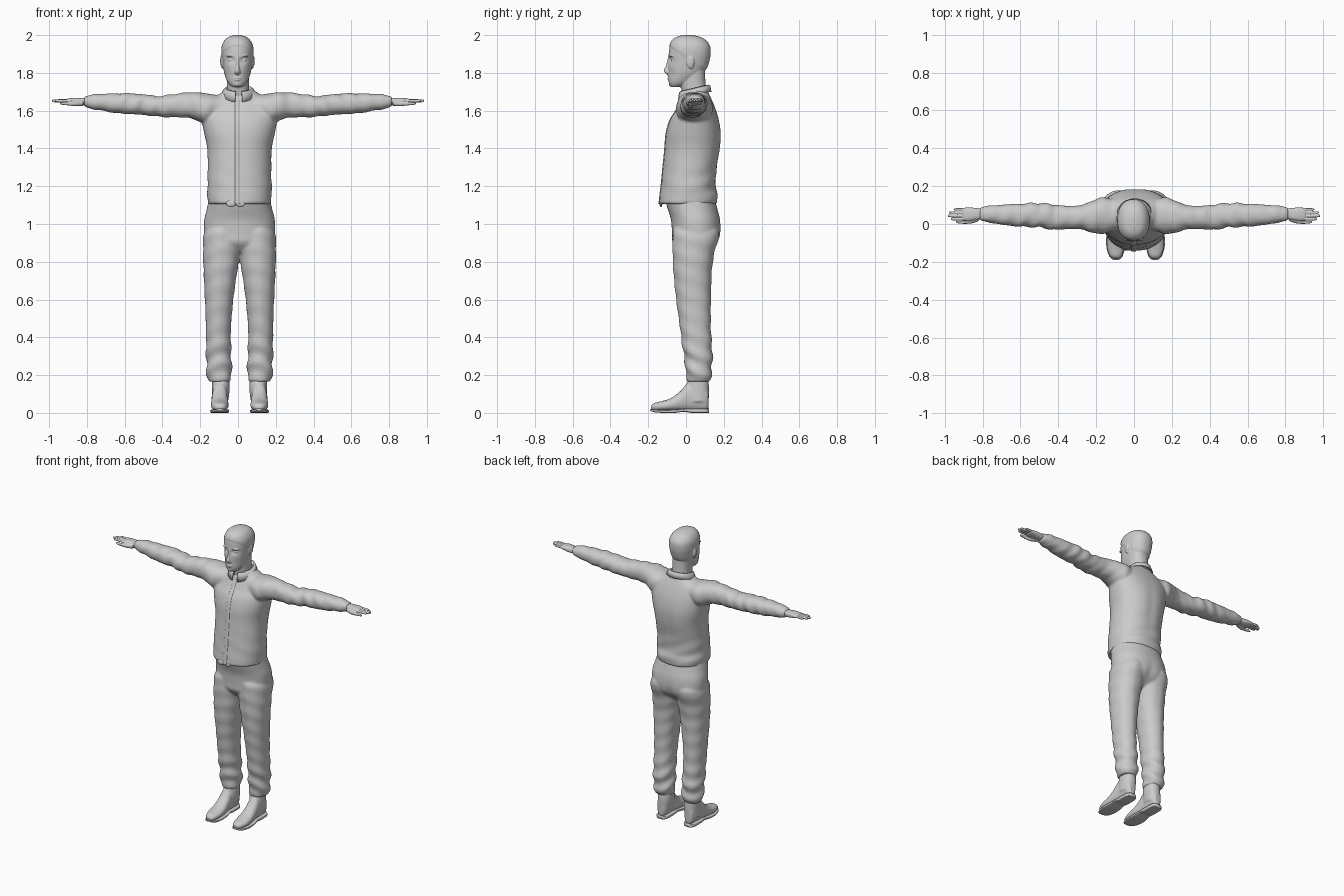
import bpy, bmesh, math
from mathutils import Matrix, Vector

CX = 0.008                      # body centre line is slightly right of x = 0
AXES = {'x': (0, 1, 2), 'y': (1, 0, 2), 'z': (2, 0, 1)}


def spline(rows, steps):
    """Catmull-Rom interpolation of the section rows."""
    out = []
    for i in range(len(rows) - 1):
        p = [rows[max(0, min(len(rows) - 1, i + k))] for k in (-1, 0, 1, 2)]
        for j in range(steps):
            t = j / steps
            out.append([0.5 * (2 * b + (c - a) * t + (2 * a - 5 * b + 4 * c - d) * t * t
                               + (3 * b - a - 3 * c + d) * t ** 3) for a, b, c, d in zip(*p)])
    return out + [list(rows[-1])]


def loft(bm, axis, rows, side=1, cx=0.0, power=2.2, n=40, steps=5, fold=None):
    """Skin sections (position, a min, a max, b min, b max) along an axis."""
    it, ia, ib = AXES[axis]
    rings = []
    for t, a0, a1, b0, b1 in spline(rows, steps):
        ring = []
        for k in range(n):
            u = 2 * math.pi * k / n
            c, s = math.cos(u), math.sin(u)
            co = Vector()
            co[it] = t
            ua = math.copysign(abs(c) ** (2 / power), c) * (a1 - a0) / 2
            ub = math.copysign(abs(s) ** (2 / power), s) * (b1 - b0) / 2
            co[ia], co[ib] = (a0 + a1) / 2 + ua, (b0 + b1) / 2 + ub
            if fold:
                f = fold(co, u)
                co[ia], co[ib] = (a0 + a1) / 2 + ua * f, (b0 + b1) / 2 + ub * f
            co.x = cx + side * co.x
            ring.append(bm.verts.new(co))
        rings.append(ring)
    for r, q in zip(rings, rings[1:]):
        for k in range(n):
            bm.faces.new((r[k], r[(k + 1) % n], q[(k + 1) % n], q[k]))
    bm.faces.new(rings[0])
    bm.faces.new(rings[-1])


def ball(bm, loc, scale, rot=0.0):
    m = Matrix.Translation(loc) @ Matrix.Rotation(rot, 4, 'X') @ Matrix.Diagonal((*scale, 1))
    bmesh.ops.create_uvsphere(bm, u_segments=20, v_segments=12, radius=1, matrix=m)


def make(name, bm, voxel=None, smooth=2):
    bmesh.ops.recalc_face_normals(bm, faces=bm.faces)
    for f in bm.faces:
        f.smooth = True
    me = bpy.data.meshes.new(name)
    bm.to_mesh(me)
    bm.free()
    ob = bpy.data.objects.new(name, me)
    bpy.context.collection.objects.link(ob)
    if voxel:
        m = ob.modifiers.new("blend", 'REMESH')
        m.mode, m.voxel_size, m.use_smooth_shade = 'VOXEL', voxel, True
        m = ob.modifiers.new("soften", 'SMOOTH')
        m.factor, m.iterations = 0.5, smooth
    return ob


def bump(v, c, w):
    return math.exp(-((v - c) / w) ** 2)


# Shirt: torso and sleeves blended together
def sleeve_fold(p, u):
    w = 0.03 + 0.05 * bump(p.x, 0.5, 0.13) + 0.04 * bump(p.x, 0.78, 0.06)
    return 1 + w * math.sin(75 * p.x + 2.2 * math.sin(u + 0.6)) * math.sin(u + 9 * p.x)


def torso_fold(p, u):
    low = bump(p.z, 1.2, 0.1) * (0.4 if p.y < 0 else 1)
    spine = 0.03 * bump(p.x, 0, 0.03) * bump(p.z, 1.4, 0.15) if p.y > 0 else 0
    return 1 + 0.015 * low * math.sin(60 * p.z + 5 * math.cos(u)) - spine


TORSO = [(1.105, .166, -.143, .163), (1.15, .170, -.138, .168), (1.2, .170, -.132, .157),
         (1.3, .168, -.122, .165), (1.4, .171, -.112, .182), (1.48, .187, -.105, .186),
         (1.55, .2, -.085, .175), (1.6, .2, -.055, .16), (1.65, .17, -.03, .14),
         (1.68, .12, -.018, .126), (1.71, .072, -.012, .114)]
SLEEVE = [(.08, -.03, .13, 1.56, 1.68), (.16, -.05, .14, 1.53, 1.69), (.21, -.05, .128, 1.545, 1.697),
          (.27, -.03, .102, 1.563, 1.696), (.35, -.027, .096, 1.565, 1.687),
          (.42, -.03, .102, 1.568, 1.677), (.5, -.018, .111, 1.577, 1.687),
          (.58, -.015, .108, 1.582, 1.692), (.65, -.01, .105, 1.588, 1.691),
          (.72, 0, .1, 1.6, 1.69), (.78, .01, .095, 1.61, 1.684), (.815, .018, .088, 1.62, 1.675)]
bm = bmesh.new()
loft(bm, 'z', [(z, -w, w, f, b) for z, w, f, b in TORSO], cx=CX, n=64, steps=8, fold=torso_fold)
for s in (-1, 1):
    loft(bm, 'x', SLEEVE, side=s, steps=10, fold=sleeve_fold)
make("shirt", bm, 0.008, 4)

# Front placket and its two hanging points
bm = bmesh.new()
loft(bm, 'z', [(z, -.016, .012, f - .003, f + .02) for z, w, f, b in TORSO[:9]], power=4)
for s in (-1, 1):
    ball(bm, (s * .025 - .012, -.133, 1.108), (.026, .008, .018))
make("shirt_placket", bm)

# Folded collar, open at the throat
bm = bmesh.new()
prev = None
for k in range(37):
    u = math.radians(-90 + 12 + 336 * k / 36)
    front = (1 - math.sin(u)) / 2
    c, s = math.cos(u), math.sin(u)
    pts = [(.064, .070, 1.69 - .01 * front), (.068, .074, 1.738 - .035 * front),
           (.079, .084, 1.732 - .037 * front), (.096, .090, 1.70 - .055 * front ** 2)]
    col = [bm.verts.new((CX * .5 + rx * c, .045 + ry * s, z)) for rx, ry, z in pts]
    if prev:
        for j in range(3):
            bm.faces.new((prev[j], col[j], col[j + 1], prev[j + 1]))
    prev = col
collar = make("collar", bm)
m = collar.modifiers.new("thickness", 'SOLIDIFY')
m.thickness = 0.005

# Trousers: hips and two legs blended, bunched above the shoes
def leg_fold(p, u):
    low = 0.07 * bump(p.z, 0.25, 0.12) + 0.015
    crease = 0.03 * bump(p.x, 0.11, 0.015) * bump(p.z, 0.6, 0.3)
    return 1 + low * math.sin(62 * p.z + 2.5 * math.sin(u + 0.5)) + crease


HIPS = [(.85, .11, -.03, .11), (.9, .183, -.07, .165), (.95, .188, -.074, .184), (1.02, .187, -.079, .181),
        (1.08, .173, -.097, .166), (1.14, .16, -.115, .15)]
LEG = [(.165, .05, .163, .01, .122), (.2, .042, .173, .0, .135), (.26, .043, .175, -.003, .138),
       (.33, .045, .177, -.015, .138), (.45, .045, .178, -.03, .13), (.6, .033, .183, -.05, .13),
       (.75, .012, .19, -.065, .135), (.86, -.005, .193, -.07, .152), (.95, -.008, .188, -.07, .178),
       (1.0, -.005, .15, -.05, .15)]


def seat_fold(p, u):
    return 1 - (0.07 * bump(p.x, 0, 0.03) * bump(p.z, 0.9, 0.08) if p.y > 0 else 0)


bm = bmesh.new()
loft(bm, 'z', [(z, -w, w, f, b) for z, w, f, b in HIPS], cx=CX, n=64, fold=seat_fold)
for s in (-1, 1):
    loft(bm, 'z', LEG, side=s, cx=CX, n=56, steps=8, fold=leg_fold)
make("trousers", bm, 0.008, 3)

# Shoes: upper, ankle, and flat sole with heel
UPPER = [(-.185, .09, .115, .02, .036), (-.17, .072, .135, .012, .052), (-.13, .06, .15, .01, .062),
         (-.08, .058, .152, .01, .078), (-.03, .062, .148, .01, .115), (.01, .065, .145, .01, .16),
         (.06, .065, .142, .01, .17), (.105, .07, .138, .01, .15), (.12, .085, .122, .025, .12)]
SOLE = [(-.19, .088, .118, .012, .022), (-.17, .068, .139, .004, .018), (-.12, .056, .154, .0, .016),
        (-.06, .056, .154, .0, .018), (-.01, .062, .148, .006, .022), (.03, .062, .146, .0, .024),
        (.1, .064, .144, .0, .024), (.122, .08, .128, .0, .024)]
for s, label in ((-1, "left"), (1, "right")):
    bm = bmesh.new()
    loft(bm, 'y', UPPER, side=s, cx=CX)
    loft(bm, 'z', [(.06, .06, .148, .005, .12), (.13, .052, .146, .003, .122),
                   (.21, .055, .145, .015, .115)], side=s, cx=CX)
    make(label + "_shoe", bm, 0.006, 3)
    bm = bmesh.new()
    loft(bm, 'y', SOLE, side=s, cx=CX, power=5)
    make(label + "_sole", bm)

# Hands: palm, four fingers and thumb
FINGERS = [(.026, .968, .0075), (.043, .984, .008), (.060, .977, .0077), (.077, .953, .0068)]
for s, label in ((-1, "left"), (1, "right")):
    bm = bmesh.new()
    loft(bm, 'x', [(.79, .03, .08, 1.632, 1.667), (.83, .022, .084, 1.628, 1.668),
                   (.87, .016, .087, 1.633, 1.668), (.905, .019, .085, 1.641, 1.663)], side=s, power=2.6)
    for y, tip, r in FINGERS:
        loft(bm, 'x', [(x, y - q, y + q, 1.652 - q * 1.1, 1.652 + q * 1.1) for x, q in
                       ((.88, r), (.92, r), (.935, r * 1.04), (tip - .008, r * .85), (tip, r * .4))],
             side=s, power=2, n=16)
    loft(bm, 'x', [(.82, .015, .05, 1.625, 1.655), (.86, .003, .03, 1.624, 1.652),
                   (.90, .001, .018, 1.628, 1.648), (.932, .004, .017, 1.631, 1.645),
                   (.942, .008, .014, 1.635, 1.641)], side=s, n=20)
    make(label + "_hand", bm, 0.0028, 1)

# Head: skull with hair step and eye sockets, neck, nose, lips, chin, brows, ears
def face(p, u):
    hair = max(0, min(1, (p.z - (1.885 - .7 * p.y)) / .008 + .5))
    f = 1 + .03 * hair
    if p.y < 0:
        f -= .10 * bump(abs(p.x), .034, .018) * bump(p.z, 1.868, .014)
        f -= .04 * bump(abs(p.x), .045, .02) * bump(p.z, 1.79, .025)
    return f


SKULL = [(1.725, -.028, .028, -.08, -.03), (1.745, -.048, .048, -.09, .02), (1.78, -.065, .065, -.094, .07),
         (1.82, -.074, .074, -.094, .105), (1.86, -.079, .079, -.092, .12), (1.9, -.083, .083, -.091, .127),
         (1.94, -.081, .081, -.086, .125), (1.97, -.068, .068, -.074, .106),
         (1.99, -.046, .046, -.05, .074), (2.0, -.015, .015, -.015, .035)]
NOSE = [(1.79, -.009, .009, -.1, -.07), (1.8, -.017, .017, -.112, -.07), (1.815, -.014, .014, -.117, -.07),
        (1.84, -.009, .009, -.106, -.07), (1.875, -.008, .008, -.097, -.07), (1.9, -.012, .012, -.092, -.07)]
HX = -.003
bm = bmesh.new()
loft(bm, 'z', SKULL, cx=HX, n=96, steps=8, fold=face)
loft(bm, 'z', [(1.64, -.07, .07, -.015, .11), (1.70, -.06, .06, -.022, .108), (1.75, -.058, .058, -.03, .103),
               (1.82, -.06, .06, -.02, .1)], cx=0)
loft(bm, 'z', NOSE, cx=HX, n=24)
ball(bm, (HX, -.09, 1.773), (.023, .009, .004))
ball(bm, (HX, -.089, 1.764), (.020, .009, .005))
ball(bm, (HX, -.076, 1.741), (.022, .016, .013))
for s in (-1, 1):
    ball(bm, (HX + s * .034, -.067, 1.868), (.015, .014, .012))
    ball(bm, (HX + s * .034, -.076, 1.889), (.024, .014, .005))
    ball(bm, (HX + s * .081, .022, 1.857), (.007, .019, .035), 0.2)
    ball(bm, (HX + s * .086, .032, 1.863), (.006, .011, .027), 0.2)
make("head", bm, 0.004, 2)
